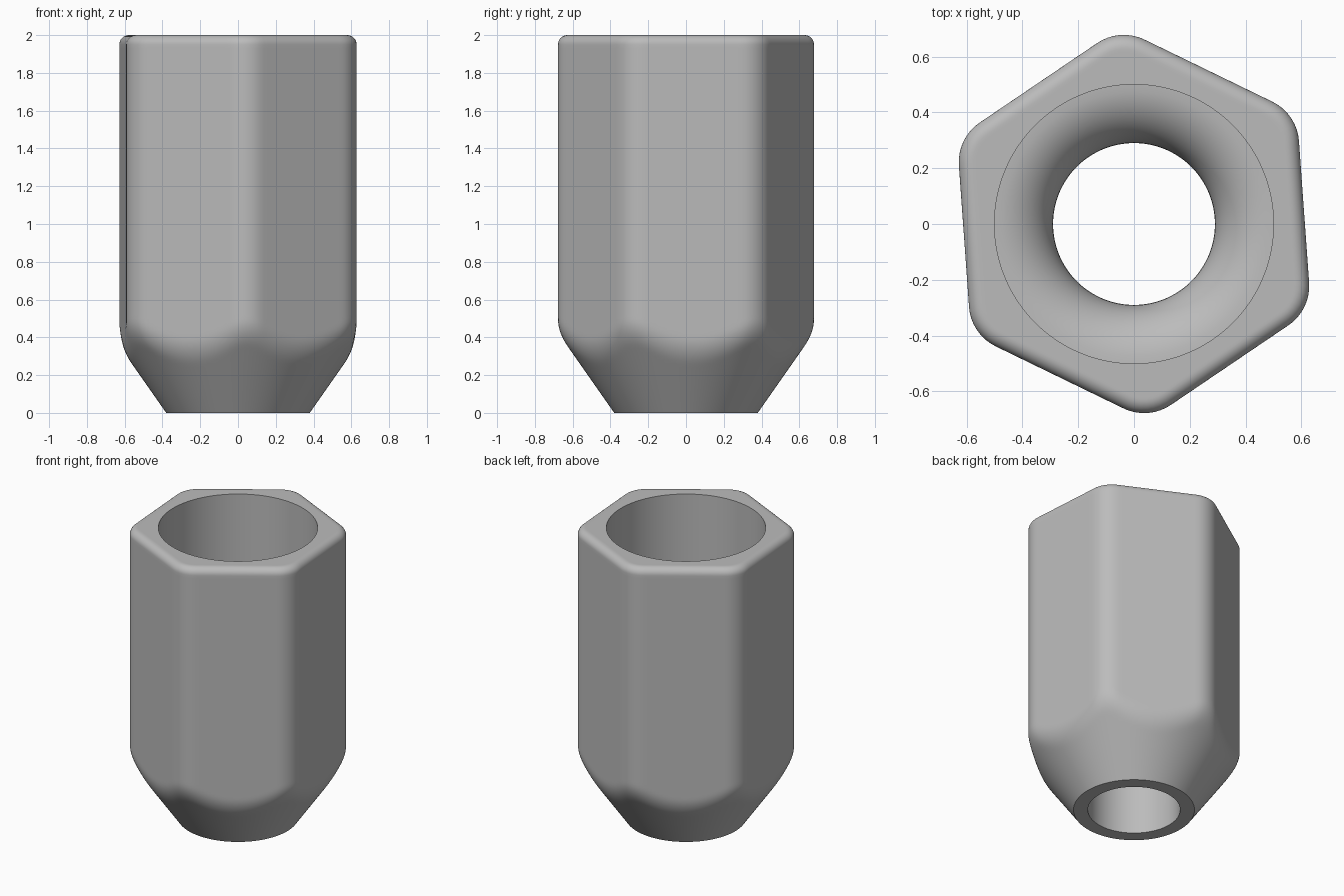
import bpy, bmesh, math

cube = bpy.data.objects.get("Cube")
if cube:
    bpy.data.objects.remove(cube, do_unlink=True)

SEGMENTS = 180
TURN = math.radians(4.1)        # direction of the first flat
APOTHEM, ROUND = 0.611, 0.17    # hexagon half width and corner radius
TOP, FILLET = 2.0, 0.05
SIXTH = math.pi / 3


def hexagon(angle, inset=0.0):
    """Radius of the rounded hexagon in one direction."""
    phi = (angle - TURN) % SIXTH
    phi = min(phi, SIXTH - phi)                 # angle from the nearest flat
    corner = phi - SIXTH / 2                    # angle from the nearest corner
    rho = ROUND - inset
    centre = (APOTHEM - ROUND) / math.cos(SIXTH / 2)
    flat = (APOTHEM - inset) / math.cos(phi)
    if flat * math.sin(phi) <= centre * 0.5:
        return flat
    return centre * math.cos(corner) + math.sqrt(rho**2 - (centre * math.sin(corner))**2)


def body(angle, z):
    """Hexagon blended softly into the lower cone."""
    side, cone, blend = hexagon(angle), 0.38 + 0.7 * z, 0.05
    h = max(blend - abs(side - cone), 0) / blend
    return min(side, cone) - h * h * blend / 4


# Rings as (height, radius function), running round the whole wall section
rings = []


def add_ring(z, radius):
    rings.append((z, radius))


def add_circle(z, r):
    add_ring(z, lambda a: r)


# Outer cone and hexagonal sides
for z in [0.0, 0.1, 0.2] + [0.22 + 0.02 * i for i in range(20)] + [1.2, 1.93]:
    add_ring(z, lambda a, z=z: body(a, z))

# Rounded top rim
for i in range(9):
    t = math.pi / 2 * i / 8
    inset = FILLET * (1 - math.cos(t))
    add_ring(TOP - FILLET + FILLET * math.sin(t), lambda a, d=inset: hexagon(a, d))
add_ring(TOP, lambda a: hexagon(a, FILLET) - 0.01)

# Wide bore, rounded inner shoulder and narrow bore
SHOULDER, WIDE, NARROW = 0.8, 0.5, 0.29
add_circle(TOP, WIDE)
add_circle(SHOULDER, WIDE)
bend = WIDE - NARROW
for i in range(1, 13):
    t = math.pi / 2 * i / 12
    add_circle(SHOULDER - bend * (1 - math.cos(t)), WIDE - bend * math.sin(t))
add_circle(0.0, NARROW)

# Skin the rings into one closed tube
bm = bmesh.new()
angles = [TURN + math.tau * i / SEGMENTS for i in range(SEGMENTS)]
loops = [[bm.verts.new((r(a) * math.cos(a), r(a) * math.sin(a), z)) for a in angles]
         for z, r in rings]
for k, low in enumerate(loops):
    high = loops[(k + 1) % len(loops)]
    for i in range(SEGMENTS):
        j = (i + 1) % SEGMENTS
        bm.faces.new((low[i], low[j], high[j], high[i]))
bmesh.ops.recalc_face_normals(bm, faces=bm.faces)
mesh = bpy.data.meshes.new("hex_sleeve_nut")
bm.to_mesh(mesh)
bm.free()

nut = bpy.data.objects.new("hex_sleeve_nut", mesh)
bpy.context.collection.objects.link(nut)

# Plain grey metal
grey = bpy.data.materials.new("grey_metal")
grey.use_nodes = True
colour = (0.5, 0.5, 0.5, 1.0)
grey.diffuse_color = colour
grey.node_tree.nodes["Principled BSDF"].inputs["Base Color"].default_value = colour
mesh.materials.append(grey)

bpy.ops.object.select_all(action="DESELECT")
nut.select_set(True)
bpy.context.view_layer.objects.active = nut
bpy.ops.object.shade_smooth_by_angle(angle=math.radians(30))
